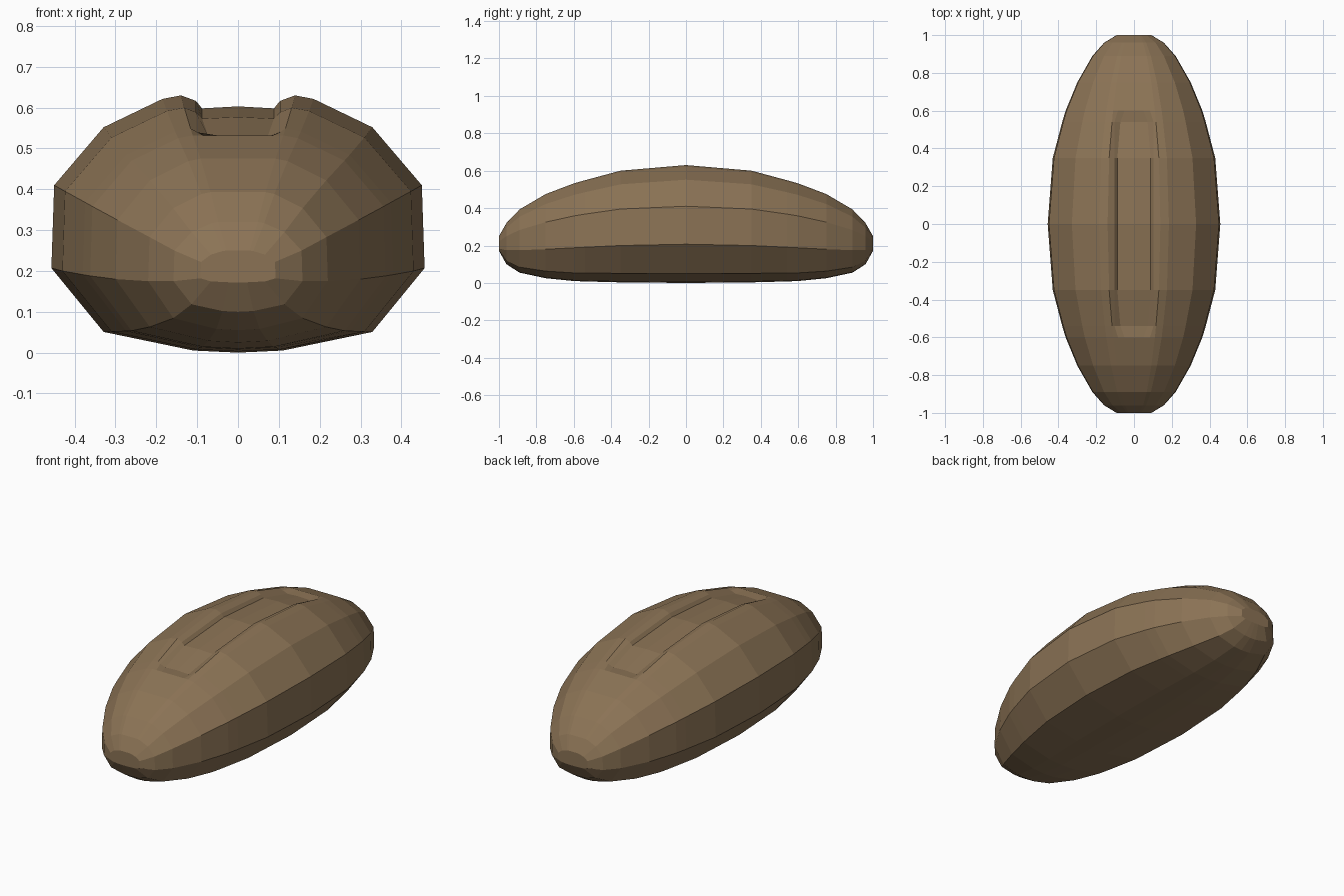
import bpy, bmesh

if "Cube" in bpy.data.objects:
    bpy.data.objects.remove(bpy.data.objects["Cube"])

# Single crust colour
mat = bpy.data.materials.new("crust_brown")
mat.diffuse_color = (0.258, 0.171, 0.091, 1)
mat.use_nodes = True
mat.node_tree.nodes["Principled BSDF"].inputs["Base Color"].default_value = mat.diffuse_color

# Half-length stations: y, half width, bottom, lower belt, upper belt, top, slot depth
stations = [
    (0.00, 0.457, 0.000, 0.207, 0.410, 0.630, 0.027),
    (0.35, 0.430, 0.003, 0.200, 0.395, 0.600, 0.023),
    (0.54, 0.380, 0.008, 0.191, 0.368, 0.549, 0.018),
    (0.60, 0.362, 0.010, 0.188, 0.358, 0.532, 0.0),
    (0.75, 0.300, 0.025, 0.180, 0.325, 0.475, 0.0),
    (0.89, 0.220, 0.055, 0.175, 0.283, 0.393, 0.0),
    (0.96, 0.158, 0.100, 0.175, 0.250, 0.320, 0.0),
    (1.00, 0.092, 0.172, 0.182, 0.222, 0.250, 0.0),
]
# Mirror the stations along the length
full = [(-s[0],) + s[1:] for s in reversed(stations[1:])] + stations


def section(y, w, bot, low, up, top, depth):
    """Closed cross-section, with the slot sunk into its top."""
    down, rise = low - bot, top - up
    half = [(0.24 * w, bot + 0.025 * down), (0.72 * w, bot + 0.245 * down),
            (w, low), (0.985 * w, up), (0.72 * w, up + 0.645 * rise),
            (0.405 * w, up + 0.96 * rise), (0.306 * w, top)]
    if depth:
        inner = 0.088 if abs(y) < 0.5 else 0.072
        half += [(0.103, top - 0.5 * depth), (inner, top - 1.18 * depth)]
    else:
        half += [(0.235 * w, top), (0.14 * w, top)]
    ring = [(0, bot)] + half + [(0, top - depth)]
    ring += [(-x, z) for x, z in reversed(half)]
    return [(x, y, z) for x, z in ring]


# Loaf body lofted through the sections
bm = bmesh.new()
rings = [[bm.verts.new(p) for p in section(*s)] for s in full]
n = len(rings[0])
for a, b in zip(rings, rings[1:]):
    for i in range(n):
        j = (i + 1) % n
        bm.faces.new((a[i], a[j], b[j], b[i]))
bm.faces.new(rings[0])
bm.faces.new(rings[-1])
bmesh.ops.recalc_face_normals(bm, faces=bm.faces)

mesh = bpy.data.meshes.new("loaf_body")
bm.to_mesh(mesh)
bm.free()
mesh.materials.append(mat)
body = bpy.data.objects.new("loaf_body", mesh)
bpy.context.collection.objects.link(body)
